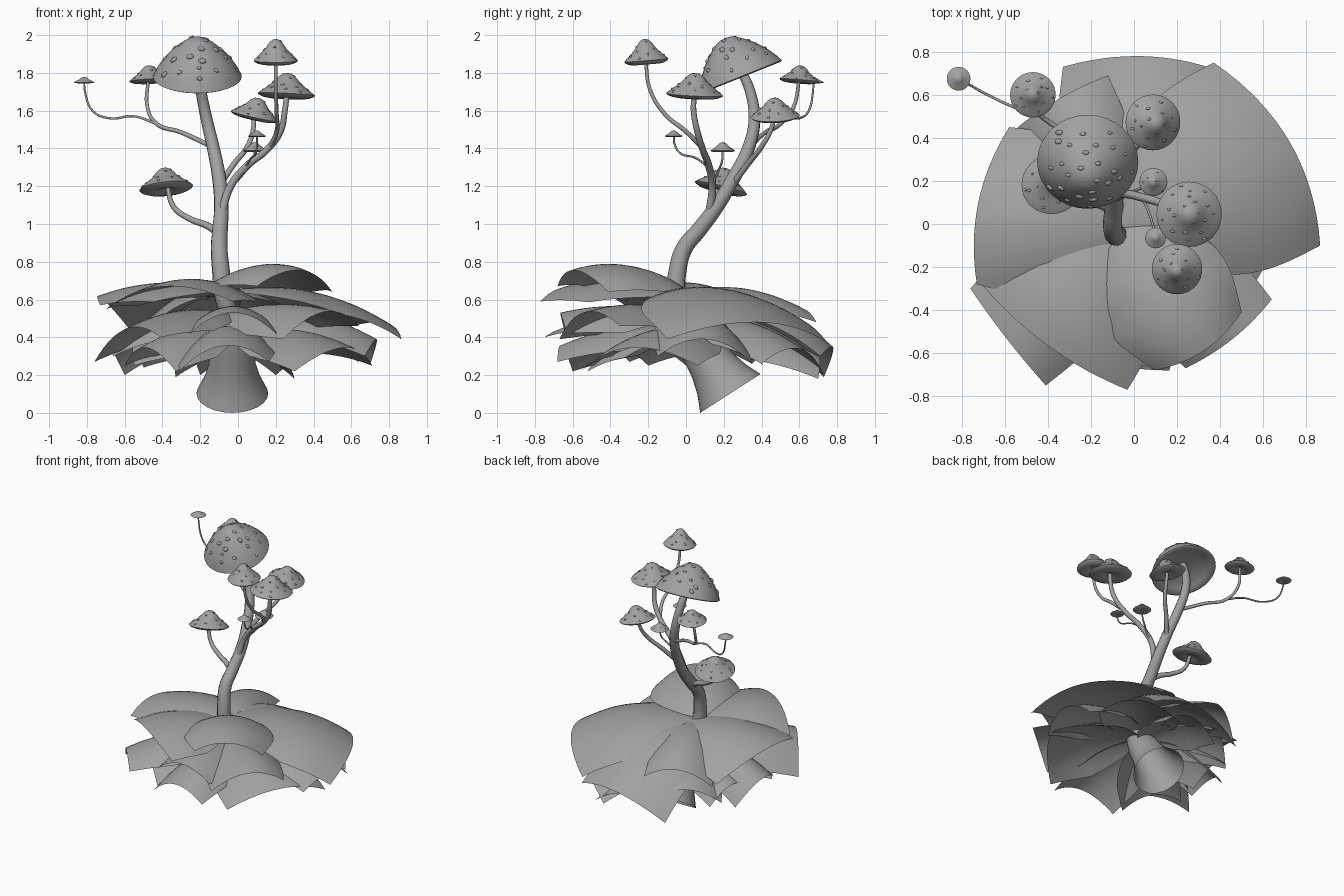
import bpy, bmesh, math, random
from mathutils import Vector as V

if "Cube" in bpy.data.objects:
    bpy.data.objects.remove(bpy.data.objects["Cube"])

random.seed(4)
UP = V((0, 0, 1))
GREY = bpy.data.materials.new("dark_grey")
GREY.diffuse_color = (.36, .36, .36, 1)
GREY.use_nodes = True
GREY.node_tree.nodes["Principled BSDF"].inputs["Base Color"].default_value = GREY.diffuse_color


def link(name, me):
    """Smooth-shaded grey object from a mesh."""
    me.materials.clear()
    me.materials.append(GREY)
    for p in me.polygons:
        p.use_smooth = True
        p.material_index = 0
    ob = bpy.data.objects.new(name, me)
    bpy.context.collection.objects.link(ob)
    return ob


def add_mesh(name, verts, faces):
    me = bpy.data.meshes.new(name)
    me.from_pydata([tuple(v) for v in verts], [], faces)
    bm = bmesh.new()
    bm.from_mesh(me)
    bmesh.ops.remove_doubles(bm, verts=bm.verts, dist=1e-5)
    bmesh.ops.recalc_face_normals(bm, faces=bm.faces)
    bm.to_mesh(me)
    bm.free()
    return link(name, me)


def lathe(name, profile, origin, axis, seg=32):
    """Revolve (radius, height) points about an axis."""
    rot = UP.rotation_difference(V(axis).normalized())
    verts, faces = [], []
    for r, h in profile:
        for i in range(seg):
            a = 2 * math.pi * i / seg
            verts.append(V(origin) + rot @ V((r * math.cos(a), r * math.sin(a), h)))
    for j in range(len(profile) - 1):
        for i in range(seg):
            k = (i + 1) % seg
            faces.append((j * seg + i, j * seg + k, (j + 1) * seg + k, (j + 1) * seg + i))
    ob = add_mesh(name, verts, faces)
    bpy.ops.object.select_all(action='DESELECT')
    bpy.context.view_layer.objects.active = ob
    ob.select_set(True)
    bpy.ops.object.shade_smooth_by_angle(angle=math.radians(60))


def stem(name, pts, r0, r1):
    """Tapered tube through the points."""
    cu = bpy.data.curves.new(name, 'CURVE')
    cu.dimensions = '3D'
    cu.bevel_depth = 1
    cu.bevel_resolution = 3
    cu.resolution_u = 8
    cu.use_fill_caps = True
    sp = cu.splines.new('BEZIER')
    sp.bezier_points.add(len(pts) - 1)
    for i, (b, p) in enumerate(zip(sp.bezier_points, pts)):
        b.co = p
        b.handle_left_type = b.handle_right_type = 'AUTO'
        b.radius = r0 + (r1 - r0) * i / (len(pts) - 1)
    tmp = bpy.data.objects.new(name + "_path", cu)
    bpy.context.collection.objects.link(tmp)
    bpy.context.view_layer.update()
    me = bpy.data.meshes.new_from_object(tmp.evaluated_get(bpy.context.evaluated_depsgraph_get()))
    bpy.data.objects.remove(tmp)
    link(name, me)


# Flared stump, open below, leaning towards the front as it rises
lathe("stump", [(.19, 0), (.172, .04), (.15, .09), (.125, .18), (.11, .3),
                (.085, .42), (.05, .52)], (-.03, .235, .103), (0, -.54, .84), 24)

# Trunk and branching stems
stem("trunk", [(-.03, .0, .47), (-.08, -.05, .64), (-.09, -.045, .75), (-.1, -.01, .87),
               (-.095, .07, .97), (-.088, .16, 1.09), (-.1, .25, 1.24), (-.13, .33, 1.4),
               (-.165, .362, 1.55), (-.195, .34, 1.7), (-.21, .29, 1.82)], .053, .026)
stem("low_left_stem", [(-.09, .06, .94), (-.16, .09, .99), (-.25, .12, 1.025), (-.34, .15, 1.09),
                       (-.375, .17, 1.2)], .021, .012)
stem("right_stem", [(-.09, .12, 1.04), (-.04, .14, 1.2), (.05, .12, 1.31), (.15, .09, 1.39),
                    (.225, .06, 1.49), (.248, .04, 1.6), (.26, .045, 1.7)], .022, .014)
stem("tall_right_stem", [(.17, .08, 1.41), (.205, 0, 1.49), (.205, -.11, 1.58), (.2, -.19, 1.71),
                         (.2, -.215, 1.88)], .013, .009)
stem("back_stem", [(-.1, .24, 1.2), (-.02, .33, 1.32), (.05, .4, 1.41), (.08, .45, 1.5),
                   (.085, .47, 1.6)], .017, .011)
stem("left_stem", [(-.14, .34, 1.41), (-.3, .42, 1.485), (-.43, .5, 1.53), (-.48, .57, 1.62),
                   (-.475, .6, 1.77)], .013, .009)
stem("far_left_stem", [(-.43, .5, 1.53), (-.55, .54, 1.57), (-.68, .6, 1.56), (-.77, .65, 1.6),
                       (-.81, .672, 1.7), (-.815, .675, 1.76)], .007, .005)
stem("front_twig", [(.04, .12, 1.3), (.07, .05, 1.35), (.095, -.03, 1.375), (.1, -.06, 1.42),
                    (.1, -.065, 1.475)], .006, .005)
stem("middle_twig", [(-.03, .14, 1.2), (.04, .17, 1.28), (.08, .19, 1.33), (.09, .195, 1.4)], .007, .005)

# Mushroom cap profiles as (radius, height) fractions: dome and flared bell
DOME = [(0, 1), (.13, .98), (.24, .93), (.4, .8), (.6, .6), (.8, .34), (.92, .13), (1, -.05)]
BELL = [(0, 1), (.14, .97), (.25, .88), (.36, .74), (.48, .55), (.65, .37), (.82, .2), (.94, .08), (1, 0)]
HOLLOW = [(.95, -.08), (.8, .02), (.5, .12), (.25, .15), (0, .15)]
FULL = [(.95, -.06), (.8, -.14), (.6, -.18), (.4, -.14), (.22, -.03), (0, 0)]


def cap(name, pos, r, h, tilt, top, under, warts, size):
    axis = V((tilt[0], tilt[1], 1)).normalized()
    lathe(name, [(a * r, b * h) for a, b in top + under], pos, axis)
    rot = UP.rotation_difference(axis)
    bm = bmesh.new()
    for i in range(warts):
        f = math.sqrt(.03 + .8 * (i + random.random()) / warts)
        j = next(k for k in range(1, len(top)) if top[k][0] >= f)
        (ra, ha), (rb, hb) = top[j - 1], top[j]
        rr, hh = f * r, (ha + (hb - ha) * (f - ra) / (rb - ra)) * h
        a = i * 2.4 + random.uniform(-.3, .3)
        n = V(((ha - hb) * h * math.cos(a), (ha - hb) * h * math.sin(a), (rb - ra) * r)).normalized()
        p = V(pos) + rot @ V((rr * math.cos(a), rr * math.sin(a), hh))
        m = rot.to_matrix() @ UP.rotation_difference(n).to_matrix()
        s = size * random.uniform(.6, 1.1)
        for v in bmesh.ops.create_icosphere(bm, subdivisions=2, radius=1)['verts']:
            v.co = p + m @ V((v.co.x * s * 1.25, v.co.y * s * .85, v.co.z * s * .6))
    if warts:
        me = bpy.data.meshes.new(name + "_warts")
        bm.to_mesh(me)
        link(name + "_warts", me)
    bm.free()


cap("large_cap", (-.215, .285, 1.79), .235, .21, (0, -.4), DOME, HOLLOW, 28, .016)
cap("tall_right_cap", (.2, -.21, 1.865), .117, .115, (0, -.08), BELL, FULL, 14, .008)
cap("right_cap", (.256, .045, 1.685), .152, .115, (.05, .05), BELL, FULL, 20, .009)
cap("back_cap", (.088, .472, 1.57), .13, .1, (.22, -.05), BELL, FULL, 16, .008)
cap("low_left_cap", (-.38, .185, 1.19), .143, .11, (-.1, .25), BELL, FULL, 18, .008)
cap("left_cap", (-.47, .6, 1.76), .106, .08, (-.05, .08), BELL, FULL, 14, .007)
cap("far_left_cap", (-.815, .675, 1.75), .055, .028, (0, 0), BELL, FULL, 0, 0)
cap("front_twig_cap", (.1, -.065, 1.465), .048, .03, (0, 0), BELL, FULL, 0, 0)
cap("middle_twig_cap", (.09, .195, 1.388), .065, .045, (0, 0), BELL, FULL, 6, .004)


def leaf(name, centre, a, b, out, lift, arch, belly=0, n=16):
    """Broad arched sheet from the trunk to an outer edge with corners a and b."""
    a, b, c = V(a), V(b), V(centre)
    mid, side = (a + b) / 2, (b - a) / 2
    o = V((mid.x - c.x, mid.y - c.y, 0)).normalized()
    tip = mid + o * out + UP * lift
    k = c.lerp(tip, .5)
    k.z = max(c.z, tip.z) + arch
    verts, faces = [], []
    for i in range(n + 1):
        u = i / n
        spine = (1 - u) ** 2 * c + 2 * u * (1 - u) * k + u * u * tip
        wide = 1 - .9 * (1 - u) ** 3.5 + belly * math.sin(math.pi * u ** .8)
        for j in range(n + 1):
            v = 2 * j / n - 1
            drop = v * v * (lift * min(1, 2 * u) + .12 * u * (1 - u))
            verts.append(spine + V((side.x, side.y, side.z * u)) * v * wide
                         - o * out * v * v * u * u - UP * drop)
    for i in range(n):
        for j in range(n):
            q = i * (n + 1) + j
            faces.append((q, q + 1, q + n + 2, q + n + 1))
    add_mesh(name, verts, faces)


# Three tiers of broad leaves: centre, edge lift, arch, then corners, bulge and belly
TIERS = {
    "upper_leaf": ((-.06, -.03, .64), .1, .1, [
        ((.5, -.41, .64), (.1, -.68, .67), .05, .4), ((-.58, .45, .45), (-.73, -.28, .57), .07, .05),
        ((.37, .75, .37), (.865, -.1, .39), .12), ((-.12, .69, .48), (-.54, .45, .42), .02),
        ((.4, .71, .3), (-.33, .73, .19), .06), ((-.7, -.29, .55), (-.03, -.77, .59), .05)]),
    "middle_leaf": ((-.03, .0, .52), .11, .08, [
        ((.64, -.35, .46), (.24, -.67, .39), .03, .1), ((.7, .35, .26), (.67, -.15, .3), .05),
        ((-.41, -.75, .4), (-.76, -.3, .27), .01, .1), ((-.25, -.64, .42), (.2, -.63, .42), .03, .2),
        ((-.66, -.15, .3), (-.6, .25, .2), .05), ((-.55, .35, .26), (-.14, .68, .28), .02),
        ((.2, .73, .2), (.65, .4, .26), .04)]),
    "lower_leaf": ((-.03, .05, .42), .11, .08, [
        ((-.31, -.6, .22), (.165, -.68, .27), .02, .1), ((.3, -.56, .22), (.71, .06, .25), .06),
        ((-.6, -.2, .25), (-.33, -.52, .22), .03, .1), ((-.5, .42, .24), (-.55, .0, .25), .03),
        ((-.2, .65, .2), (.3, .7, .18), .03)]),
}
for tier, (centre, lift, arch, leaves) in TIERS.items():
    for i, args in enumerate(leaves):
        a, b, out, belly = (*args, 0)[:4]
        root = (centre[0], centre[1], centre[2] + .015 - .008 * i)
        leaf(f"{tier}_{i + 1}", root, a, b, out, lift, arch, belly)
